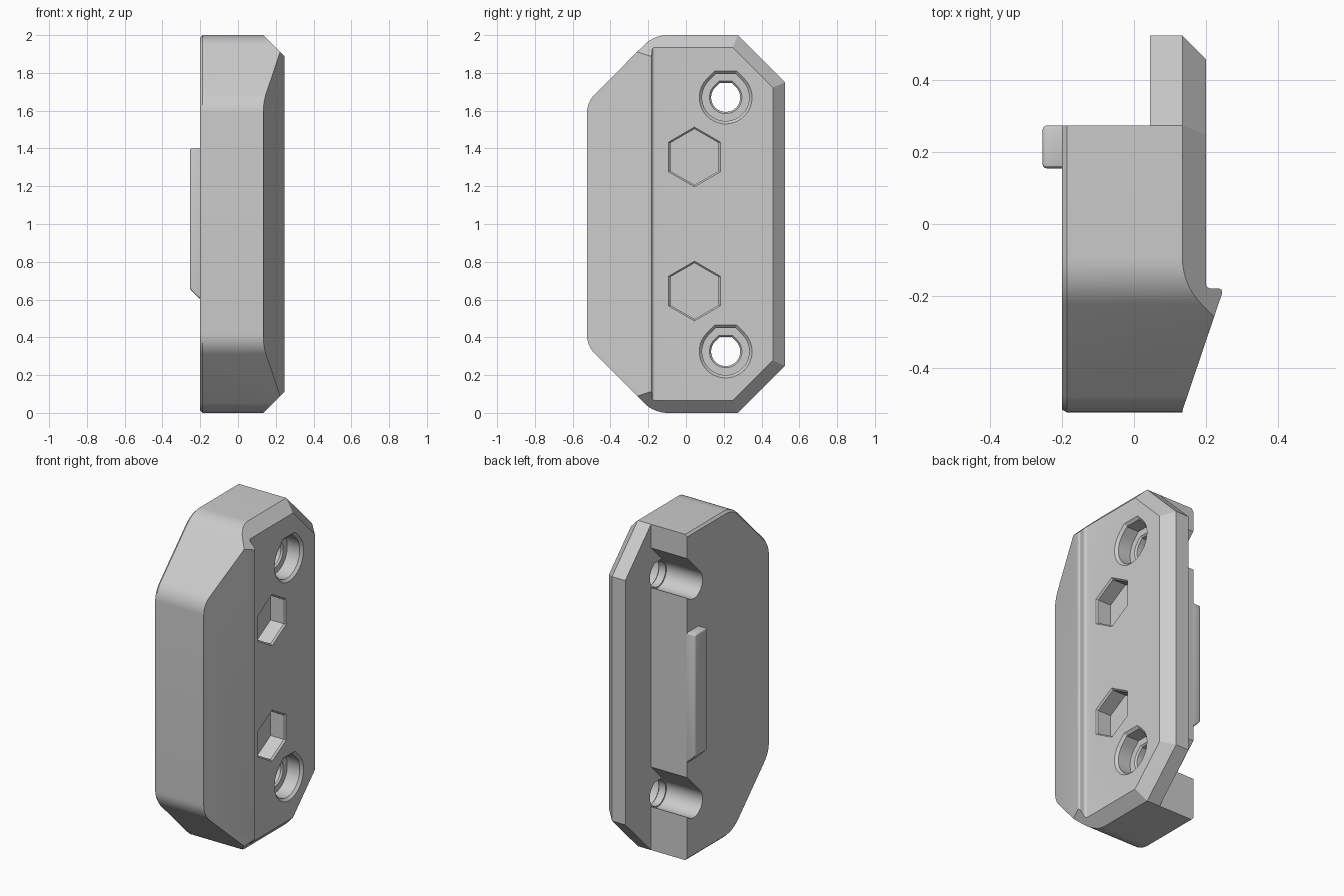
import bpy, bmesh, math
from mathutils import Vector

if "Cube" in bpy.data.objects:
    bpy.data.objects.remove(bpy.data.objects["Cube"])

grey = bpy.data.materials.new("plain grey")
grey.diffuse_color = (0.6, 0.6, 0.6, 1)
grey.use_nodes = True
grey.node_tree.nodes["Principled BSDF"].inputs["Base Color"].default_value = grey.diffuse_color


def fillet(corners, steps=8):
    """Round each (a, b, radius) corner of a closed 2D loop."""
    out, n = [], len(corners)
    for i, (a, b, r) in enumerate(corners):
        p = Vector((a, b))
        if r == 0:
            out.append(p)
            continue
        u = (Vector(corners[i - 1][:2]) - p).normalized()
        v = (Vector(corners[(i + 1) % n][:2]) - p).normalized()
        half = u.angle(v) / 2
        t = r / math.tan(half)
        centre = p + (u + v).normalized() * (r / math.sin(half))
        s, e = p + u * t - centre, p + v * t - centre
        ang = s.angle(e)
        for k in range(steps + 1):
            f = k / steps
            out.append(centre + (s * math.sin((1 - f) * ang) + e * math.sin(f * ang)) / math.sin(ang))
    return out


def prism(name, loop, rings, axis, centre=(0, 0)):
    """Skin a 2D loop through (position, scale) rings along an axis."""
    bm = bmesh.new()
    rows = []
    for d, s in rings:
        row = []
        for p in loop:
            a, b = centre[0] + p[0] * s, centre[1] + p[1] * s
            row.append(bm.verts.new({"x": (d, a, b), "y": (a, d, b), "z": (a, b, d)}[axis]))
        rows.append(row)
    n = len(loop)
    for r0, r1 in zip(rows, rows[1:]):
        for i in range(n):
            j = (i + 1) % n
            bm.faces.new((r0[i], r0[j], r1[j], r1[i]))
    bm.faces.new(rows[0])
    bm.faces.new(rows[-1])
    bmesh.ops.recalc_face_normals(bm, faces=bm.faces)
    me = bpy.data.meshes.new(name)
    bm.to_mesh(me)
    bm.free()
    ob = bpy.data.objects.new(name, me)
    bpy.context.collection.objects.link(ob)
    me.materials.append(grey)
    return ob


def apply(ob, mod):
    bpy.context.view_layer.objects.active = ob
    bpy.ops.object.modifier_apply(modifier=mod.name)


def boolean(ob, tool, operation):
    mod = ob.modifiers.new("cut", "BOOLEAN")
    mod.object, mod.operation, mod.solver = tool, operation, "EXACT"
    apply(ob, mod)
    bpy.data.objects.remove(tool)


# Housing section seen from above: slanted front, lip, flange and rear recess
section = fillet([
    (-0.2, -0.7, 0), (-0.2, 0.275, 0), (0.045, 0.275, 0), (0.045, 0.6, 0),
    (0.2, 0.6, 0), (0.2, -0.18, 0.015), (0.25, -0.18, 0.01),
    (0.135, -0.52, 0.02), (0.13, -0.7, 0)], 5)
housing = prism("housing", section, [(-0.1, 1), (2.1, 1)], "z")

# Side outline, eight sided with rounded front corners (z measured from middle)
outline = fillet([
    (-0.525, 0.645, 0.15), (-0.17, 1, 0.18), (0.275, 1, 0), (0.525, 0.75, 0),
    (0.525, -0.75, 0), (0.275, -1, 0), (-0.17, -1, 0.18), (-0.525, -0.645, 0.15)])
shape = prism("outline_cutter", outline, [(-0.2, 0.987), (-0.187, 1), (0.3, 1)], "x", (0, 1))

# Forty-five degree chamfers round the top, rear and bottom of the right face
bm = bmesh.new()
bm.from_mesh(shape.data)
h = math.sqrt(0.5)
for y, z, ny, nz in [(0, 2, 0, 1), (0, 0, 0, -1), (0.525, 1, 1, 0),
                     (0.4, 1.875, h, h), (0.4, 0.125, h, -h)]:
    cut = bmesh.ops.bisect_plane(bm, geom=bm.verts[:] + bm.edges[:] + bm.faces[:],
                                 plane_co=(0.135, y, z), plane_no=(1, ny, nz), clear_outer=True)
    edges = [e for e in cut["geom_cut"] if isinstance(e, bmesh.types.BMEdge)]
    bmesh.ops.holes_fill(bm, edges=edges, sides=0)
bmesh.ops.recalc_face_normals(bm, faces=bm.faces)
bm.to_mesh(shape.data)
bm.free()
boolean(housing, shape, "INTERSECT")

# Screw holes: round below, flat-topped above, open at the rear under a sloping roof
round_part = [(math.cos(math.radians(a)), math.sin(math.radians(a))) for a in range(135, 406, 10)]
hole_loop = round_part + [(0.7071, 0.7071), (0.414, 1), (-0.414, 1)]
channel_arc = [(0.085 * math.cos(math.radians(a)), 0.085 * math.sin(math.radians(a)))
               for a in range(135, 316, 10)]
channel_loop = channel_arc + [(0.085, -0.055), (0.12, -0.055), (0.12, 0.24)]
channel_loop = [p for p in channel_loop if not (p[0] > 0.064 and p[1] < -0.056)]
for z in (1.67, 0.325):
    hole = prism("screw_hole_cutter", hole_loop,
                 [(-0.3, 0.077), (0.09, 0.077), (0.1, 0.086), (0.1, 0.125), (0.185, 0.125),
                  (0.2, 0.14), (0.22, 0.16)], "x", (0.21, z))
    boolean(housing, hole, "DIFFERENCE")
    channel = prism("channel_cutter", channel_loop, [(-0.3, 1), (0.045, 1)], "x", (0.21, z))
    boolean(housing, channel, "DIFFERENCE")

# Hexagonal pockets
hexagon = [(math.cos(math.radians(a)), math.sin(math.radians(a))) for a in range(30, 390, 60)]
for z in (1.355, 0.645):
    pocket = prism("hex_pocket_cutter", hexagon,
                   [(0.1, 0.148), (0.19, 0.148), (0.2, 0.158), (0.22, 0.178)], "x", (0.045, z))
    boolean(housing, pocket, "DIFFERENCE")

# Raised tab on the left face, with a sloped lower end
tab = prism("locating_tab", [(-0.255, 0.655), (-0.185, 0.585), (-0.185, 1.4), (-0.255, 1.4)],
            [(0.155, 1), (0.275, 1)], "y")
mod = tab.modifiers.new("soft edges", "BEVEL")
mod.width, mod.segments = 0.012, 3
apply(tab, mod)

# Smooth the rounded corners, keep the hard edges
for ob in (housing, tab):
    bpy.ops.object.select_all(action="DESELECT")
    ob.select_set(True)
    bpy.context.view_layer.objects.active = ob
    bpy.ops.object.shade_smooth_by_angle(angle=math.radians(25))
